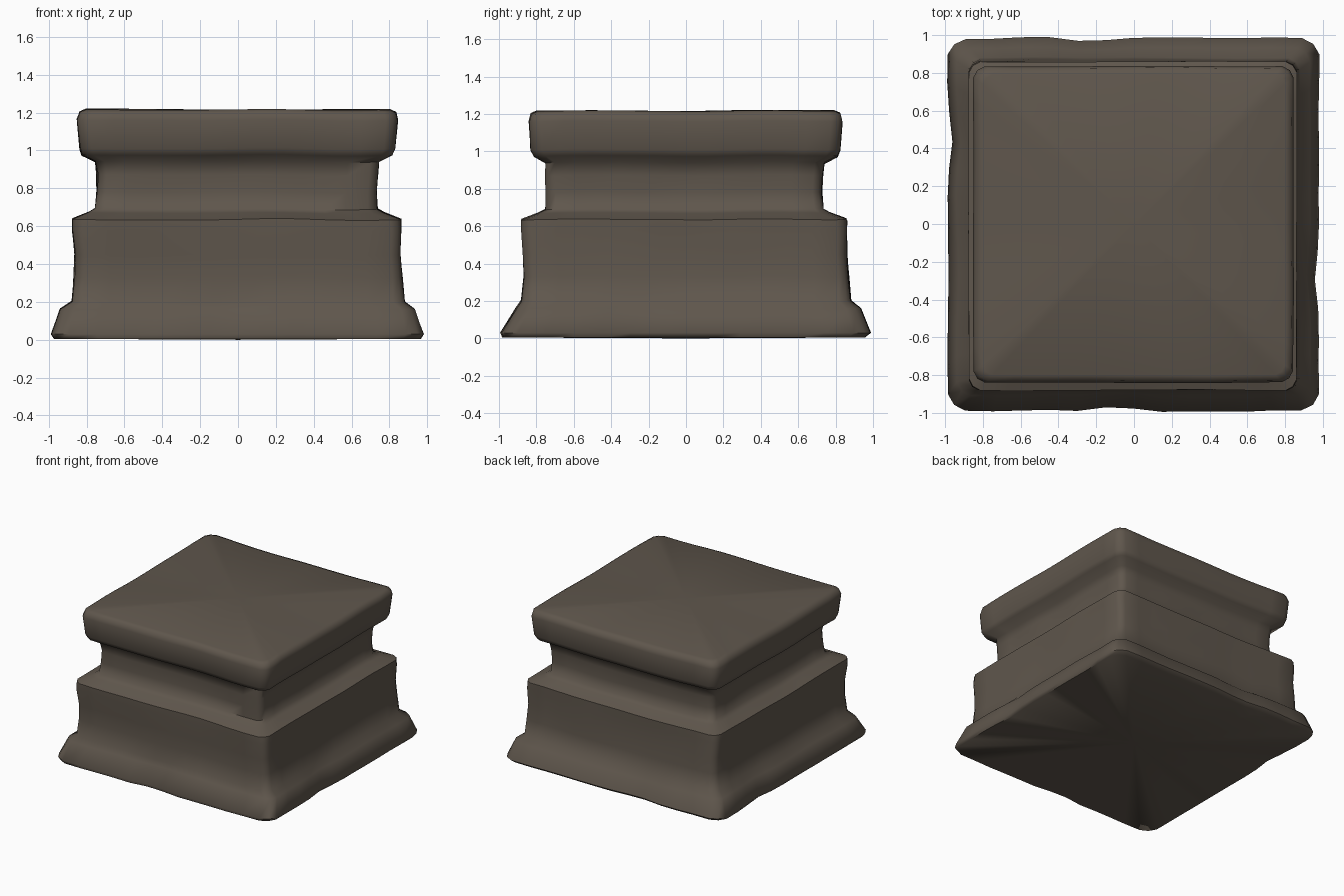
import bpy, bmesh, math
from mathutils import Vector, noise

if "Cube" in bpy.data.objects:
    bpy.data.objects.remove(bpy.data.objects["Cube"])

stone = bpy.data.materials.new("brown grey stone")
stone.diffuse_color = (0.115, 0.094, 0.073, 1)
stone.use_nodes = True
stone.node_tree.nodes["Principled BSDF"].inputs["Base Color"].default_value = stone.diffuse_color

# Profile rings: height, -x, +x, -y, +y extents, corner chamfer, wear amount
RINGS = [
    (0.005, -0.97, 0.965, -0.98, 0.955, 0.09, 0.010),
    (0.03, -0.985, 0.98, -0.99, 0.985, 0.09, 0.012),
    (0.16, -0.935, 0.935, -0.905, 0.93, 0.07, 0.012),
    (0.20, -0.875, 0.88, -0.88, 0.88, 0.06, 0.008),
    (0.33, -0.865, 0.865, -0.865, 0.87, 0.05, 0.010),
    (0.45, -0.86, 0.855, -0.87, 0.86, 0.05, 0.010),
    (0.58, -0.875, 0.86, -0.88, 0.86, 0.05, 0.008),
    (0.635, -0.875, 0.86, -0.88, 0.86, 0.06, 0.008),
    (0.67, -0.79, 0.77, -0.79, 0.77, 0.06, 0.010),
    (0.69, -0.755, 0.735, -0.75, 0.735, 0.05, 0.008),
    (0.78, -0.745, 0.73, -0.745, 0.725, 0.05, 0.018),
    (0.87, -0.745, 0.735, -0.745, 0.73, 0.05, 0.022),
    (0.94, -0.755, 0.745, -0.75, 0.74, 0.05, 0.006),
    (0.975, -0.825, 0.815, -0.81, 0.81, 0.06, 0.006),
    (1.01, -0.835, 0.83, -0.83, 0.825, 0.06, 0.006),
    (1.16, -0.85, 0.845, -0.84, 0.835, 0.06, 0.006),
    (1.20, -0.835, 0.835, -0.83, 0.825, 0.06, 0.006),
    (1.215, -0.80, 0.80, -0.80, 0.79, 0.05, 0.004),
]
N = 12  # segments along each side


def outline(x0, x1, y0, y1, c):
    """Square outline with chamfered corners."""
    corners = [((x0 + c, y0), (x1 - c, y0)), ((x1, y0 + c), (x1, y1 - c)),
               ((x1 - c, y1), (x0 + c, y1)), ((x0, y1 - c), (x0, y0 + c))]
    pts = []
    for a, b in corners:
        a, b = Vector(a), Vector(b)
        pts += [a.lerp(b, i / N) for i in range(N + 1)]
        # softened corner point
        d = (b - a).normalized()
        pts.append(b + d * c * 0.65 + Vector((-d.y, d.x)) * c * 0.35)
    return pts


# Chips knocked out of the foot: position and depth
CHIPS = [(0.98, -0.27, 0.03), (-0.98, 0.43, 0.025),
         (-0.1, -0.99, 0.03), (-0.25, 0.98, 0.02)]

bm = bmesh.new()
loops = []
for z, x0, x1, y0, y1, c, wear in RINGS:
    ring = []
    for p in outline(x0, x1, y0, y1, c):
        w = wear * noise.noise(Vector((p.x * 3, p.y * 3, z * 4)))
        if z < 0.18:
            w -= sum(d * max(0, 1 - math.dist(p, (x, y)) / 0.2) for x, y, d in CHIPS)
        dz = 0 if z < 0.1 else 0.012 * noise.noise(Vector((p.x * 2, p.y * 2, 7)))
        ring.append(bm.verts.new((p.x * (1 + w), p.y * (1 + w), z + dz)))
    loops.append(ring)
for lo, hi in zip(loops, loops[1:]):
    n = len(lo)
    for i in range(n):
        j = (i + 1) % n
        bm.faces.new((lo[i], lo[j], hi[j], hi[i]))


# Flat underside and gently uneven top
def cap(ring, z, flip):
    mid = bm.verts.new((0, 0, z))
    for i in range(len(ring)):
        tri = (ring[i], ring[(i + 1) % len(ring)], mid)
        bm.faces.new(tri[::-1] if flip else tri)


cap(loops[0], 0, True)
cap(loops[-1], 1.215, False)
bmesh.ops.recalc_face_normals(bm, faces=bm.faces)

me = bpy.data.meshes.new("stone_pedestal")
bm.to_mesh(me)
bm.free()
me.materials.append(stone)
ob = bpy.data.objects.new("stone_pedestal", me)
bpy.context.collection.objects.link(ob)
bpy.context.view_layer.objects.active = ob
ob.select_set(True)
bpy.ops.object.shade_smooth_by_angle(angle=math.radians(60))
